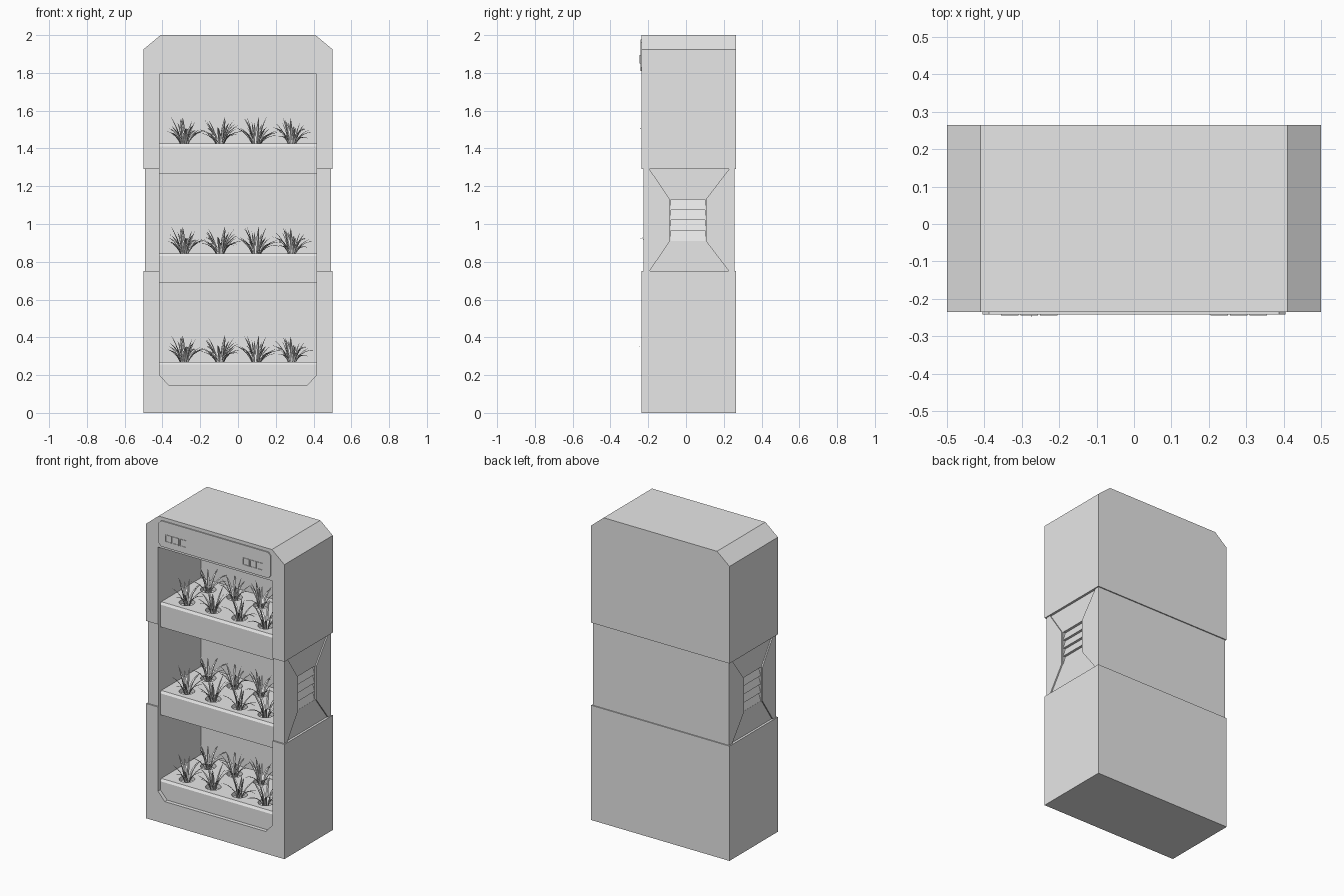
import bpy, bmesh, math, random
from mathutils import Vector

cube = bpy.data.objects.get("Cube")
if cube:
    bpy.data.objects.remove(cube, do_unlink=True)

grey = bpy.data.materials.new("plain_grey")
grey.use_nodes = True
grey.diffuse_color = (0.8, 0.8, 0.8, 1)
grey.node_tree.nodes["Principled BSDF"].inputs["Base Color"].default_value = (0.8, 0.8, 0.8, 1)


def finish(name, bm):
    mesh = bpy.data.meshes.new(name)
    bm.to_mesh(mesh)
    bm.free()
    mesh.materials.append(grey)
    obj = bpy.data.objects.new(name, mesh)
    bpy.context.collection.objects.link(obj)
    return obj


def prism(name, points, axis, start, end):
    """Extrude a 2D outline along x (outline in y, z) or y (outline in x, z)."""
    bm = bmesh.new()
    place = (lambda p, t: (t, *p)) if axis == "x" else (lambda p, t: (p[0], t, p[1]))
    bottom = [bm.verts.new(place(p, start)) for p in points]
    top = [bm.verts.new(place(p, end)) for p in points]
    bm.faces.new(bottom)
    bm.faces.new(top)
    n = len(points)
    for i in range(n):
        j = (i + 1) % n
        bm.faces.new((bottom[i], bottom[j], top[j], top[i]))
    bmesh.ops.recalc_face_normals(bm, faces=bm.faces)
    return finish(name, bm)


def rect(a, b, low, high):
    return [(a, low), (b, low), (b, high), (a, high)]


def cut(obj, cutter):
    mod = obj.modifiers.new("cut", "BOOLEAN")
    mod.operation = "DIFFERENCE"
    mod.solver = "EXACT"
    mod.object = cutter
    bpy.context.view_layer.objects.active = obj
    bpy.ops.object.modifier_apply(modifier=mod.name)
    bpy.data.objects.remove(cutter, do_unlink=True)


# Cabinet shell in three stacked sections
FRONT, BACK, INNER = -0.235, 0.265, 0.21
lower = prism("lower_cabinet", rect(-0.5, 0.5, 0, 0.75), "y", FRONT, BACK)
middle = prism("middle_cabinet", rect(-0.493, 0.493, 0.75, 1.29), "y", -0.226, 0.258)
upper = prism("upper_cabinet", [(-0.5, 1.29), (0.5, 1.29), (0.5, 1.925), (0.41, 2),
                                (-0.41, 2), (-0.5, 1.925)], "y", FRONT, BACK)

# Front opening with chamfered lower corners
opening = [(-0.365, 0.145), (0.365, 0.145), (0.415, 0.2), (0.415, 1.795),
           (-0.415, 1.795), (-0.415, 0.2)]
for section in (lower, middle, upper):
    cut(section, prism("opening_cutter", opening, "y", -0.4, INNER))

# Hourglass side recesses with louvred vents
hourglass = [(-0.2, 0.74), (0.235, 0.74), (0.105, 0.91), (0.105, 1.13),
             (0.235, 1.3), (-0.2, 1.3), (-0.085, 1.13), (-0.085, 0.91)]
for side, label in ((1, "left"), (-1, "right")):
    cut(middle, prism("recess_cutter", hourglass, "x", side * 0.485, side * 0.6))
    cut(middle, prism("vent_cutter", rect(-0.08, 0.1, 0.91, 1.13), "x", side * 0.465, side * 0.6))
    slats = [(side * 0.46, 1.13), (side * 0.46, 0.91)]
    for i in range(4):
        z = 0.91 + 0.055 * i
        slats += [(side * 0.484, z), (side * 0.468, z + 0.055)]
    prism(label + "_vent_slats", slats, "y", -0.08, 0.1)

# Header panel with clipped corners
c = 0.018
header = []
for x, z, sx, sz in ((-0.405, 1.81, 1, 1), (0.405, 1.81, -1, 1),
                     (0.405, 1.978, -1, -1), (-0.405, 1.978, 1, -1)):
    pair = [(x, z + sz * c), (x + sx * c, z)]
    header += pair if sx == sz else pair[::-1]
prism("header_panel", header, "y", -0.242, FRONT)

# Square display buttons with sunken centres
bm = bmesh.new()
for group in (-0.28, 0.28):
    for i in (-1, 0, 1):
        x, z, r = group + 0.052 * i, 1.873, 0.023
        corners = [bm.verts.new((x + a * r, -0.245, z + b * r))
                   for a, b in ((-1, -1), (1, -1), (1, 1), (-1, 1))]
        face = bm.faces.new(corners)
        rim = [e for e in face.edges]
        skirt = bmesh.ops.extrude_edge_only(bm, edges=rim)["geom"]
        for v in skirt:
            if isinstance(v, bmesh.types.BMVert):
                v.co.y = -0.241
        bmesh.ops.inset_individual(bm, faces=[face], thickness=0.004, depth=0)
        bmesh.ops.inset_individual(bm, faces=[face], thickness=0.0005, depth=-0.0025)
finish("display_buttons", bm)

# Shelves with planting holes
ROWS, COLUMNS = (-0.12, 0.1), (-0.285, -0.095, 0.095, 0.285)
SHELVES = (("lower", 0.27, 0.145), ("middle", 0.845, 0.69), ("upper", 1.425, 1.265))


def shelf(name, top, bottom):
    outline = [(-0.2, top), (-0.21, top - 0.015), (-0.21, bottom), (INNER, bottom), (INNER, top)]
    obj = prism(name, outline, "x", -0.415, 0.415)
    bm = bmesh.new()
    for y in ROWS:
        for x in COLUMNS:
            ring = bmesh.ops.create_cone(bm, cap_ends=True, segments=16, radius1=0.045,
                                         radius2=0.05, depth=0.06)
            bmesh.ops.translate(bm, verts=ring["verts"], vec=(x, y, top + 0.005))
    cut(obj, finish("hole_cutter", bm))


# Trim the lowest shelf to the chamfered opening
for name, top, bottom in SHELVES:
    shelf(name + "_shelf", top, bottom)


def leaf(bm, base, heading, length, lean, bend, width):
    """Tapered, folded blade that arches outward."""
    out = Vector((math.cos(heading), math.sin(heading), 0))
    across = Vector((-out.y, out.x, 0))
    point, angle, steps, last = Vector(base), lean, 6, None
    for i in range(steps + 1):
        t = i / steps
        half = width * (0.55 + 0.9 * t) * (1 - t ** 2)
        normal = Vector((0, 0, 1)) * math.sin(angle) - out * math.cos(angle)
        if i == steps:
            tip = bm.verts.new(point)
            bm.faces.new((last[0], last[1], tip))
            bm.faces.new((last[1], last[2], tip))
            break
        row = [bm.verts.new(point + across * half * s + normal * half * 0.4 * abs(s))
               for s in (-1, 0, 1)]
        if last:
            for k in (0, 1):
                bm.faces.new((last[k], last[k + 1], row[k + 1], row[k]))
        last = row
        point = point + (out * math.sin(angle) + Vector((0, 0, 1)) * math.cos(angle)) * length / steps
        angle += bend / steps


# Leafy plants, repeated on every shelf
for name, top, bottom in SHELVES:
    rng = random.Random(7)
    bm = bmesh.new()
    for y in ROWS:
        for x in COLUMNS:
            spin = rng.uniform(0, math.tau)
            for i in range(11):
                heading = spin + i * 2.4 + rng.uniform(-0.2, 0.2)
                inner = i < 4
                base = (x + 0.016 * math.cos(heading), y + 0.016 * math.sin(heading), top - 0.025)
                length = rng.uniform(0.14, 0.18) if inner else rng.uniform(0.13, 0.17)
                lean = rng.uniform(0.05, 0.25) if inner else rng.uniform(0.2, 0.45)
                bend = rng.uniform(0.2, 0.6) if inner else rng.uniform(0.8, 1.7)
                leaf(bm, base, heading, length, lean, bend, rng.uniform(0.008, 0.012))
    finish(name + "_plants", bm)
